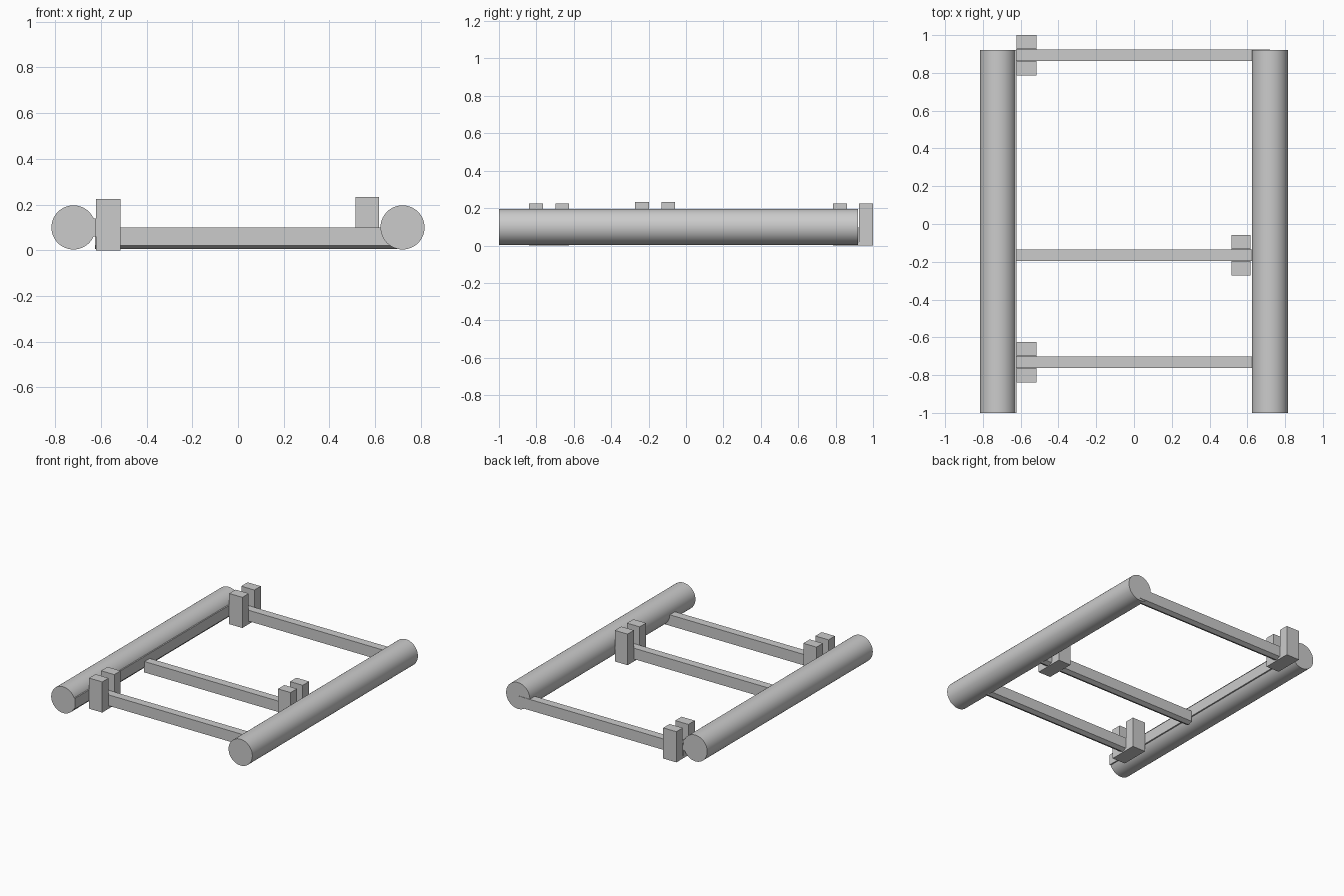
import bpy
import math

if "Cube" in bpy.data.objects:
    bpy.data.objects.remove(bpy.data.objects["Cube"])

grey = bpy.data.materials.new("plain grey")
grey.diffuse_color = (0.6, 0.6, 0.6, 1.0)
grey.use_nodes = True
grey.node_tree.nodes["Principled BSDF"].inputs["Base Color"].default_value = grey.diffuse_color


def prism(name, profile, axis, start, end):
    """Extrude a closed 2D profile along x (profile is y,z) or y (profile is x,z)."""
    n = len(profile)
    verts = []
    for t in (start, end):
        for a, z in profile:
            verts.append((t, a, z) if axis == "x" else (a, t, z))
    faces = [(i, (i + 1) % n, n + (i + 1) % n, n + i) for i in range(n)]
    faces += [tuple(reversed(range(n))), tuple(range(n, 2 * n))]
    if axis == "y":
        faces = [tuple(reversed(f)) for f in faces]
    mesh = bpy.data.meshes.new(name)
    mesh.from_pydata(verts, [], faces)
    mesh.materials.append(grey)
    obj = bpy.data.objects.new(name, mesh)
    bpy.context.collection.objects.link(obj)
    return obj


# Two long round side rails
for side, name in ((-1, "left_rail"), (1, "right_rail")):
    bpy.ops.mesh.primitive_cylinder_add(
        vertices=64, radius=0.0965, depth=1.92,
        location=(side * 0.72, -0.04, 0.1), rotation=(math.pi / 2, 0, 0))
    rail = bpy.context.object
    rail.name = name
    rail.data.materials.append(grey)
    bpy.ops.object.shade_smooth_by_angle(angle=math.radians(35))

# Flat strip along the inner side of the left rail
prism("flat_strip", [(-0.70, 0.06), (-0.622, 0.06), (-0.622, 0.138), (-0.70, 0.138)],
      "y", -1.0, 0.92)

# Crossbars with a shallow pointed underside, each held in a U-shaped bracket
# (label, bar centre y, bracket x range, bracket base z, bracket top z)
bars = (
    ("front", -0.732, -0.622, -0.515, 0.0, 0.225),
    ("middle", -0.165, 0.515, 0.618, 0.005, 0.233),
    ("rear", 0.893, -0.622, -0.515, 0.0, 0.225),
)
for label, y, x0, x1, z0, z1 in bars:
    prism(label + "_crossbar",
          [(y - 0.03, 0.02), (y, 0.005), (y + 0.03, 0.02), (y + 0.03, 0.1), (y - 0.03, 0.1)],
          "x", -0.625, 0.72)
    prism(label + "_bracket",
          [(y - 0.107, z0), (y + 0.107, z0), (y + 0.107, z1), (y + 0.033, z1),
           (y + 0.033, z0 + 0.02), (y - 0.033, z0 + 0.02), (y - 0.033, z1), (y - 0.107, z1)],
          "x", x0, x1)
